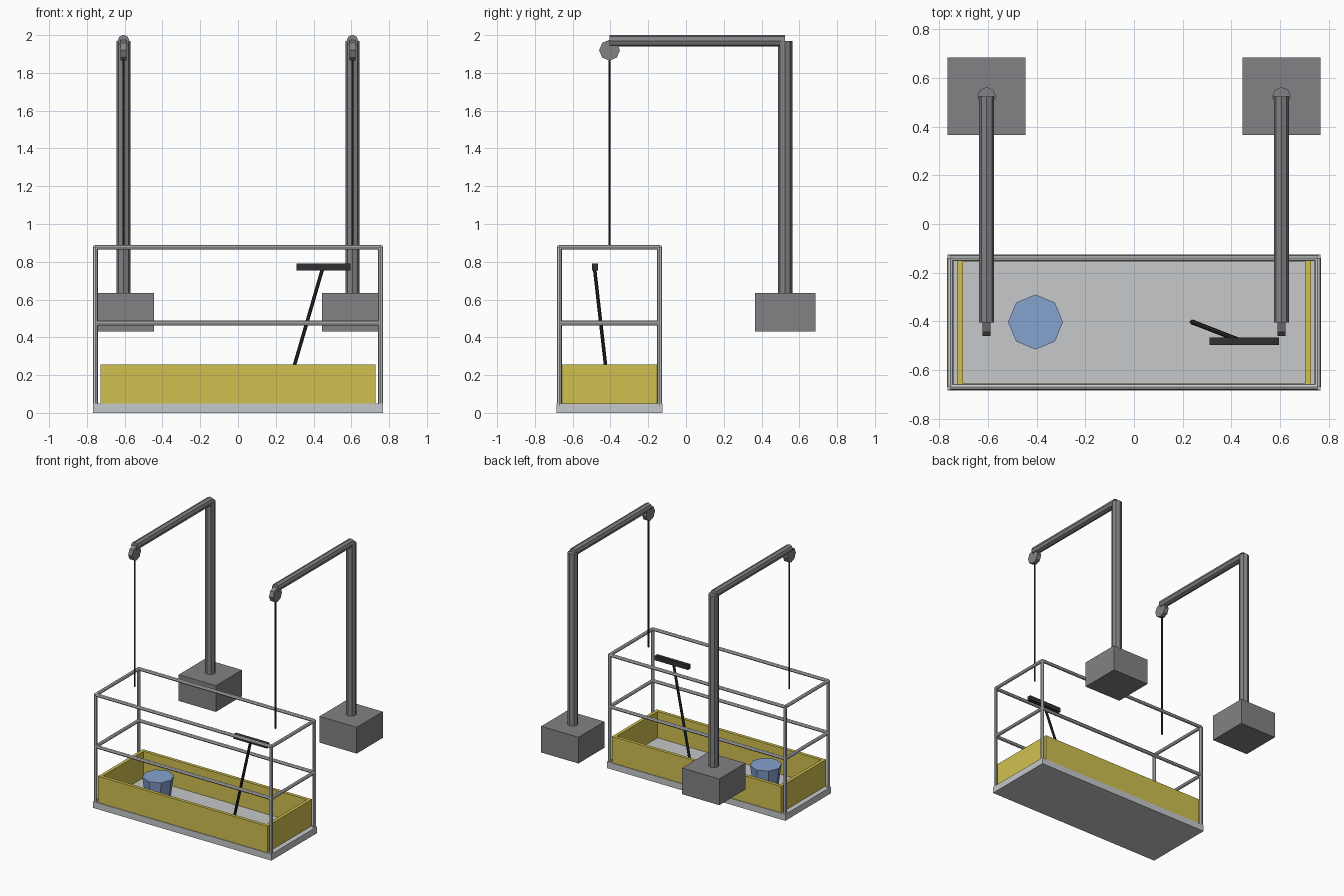
import bpy
from math import radians
from mathutils import Vector

cube = bpy.data.objects.get("Cube")
if cube:
    bpy.data.objects.remove(cube, do_unlink=True)


def material(name, r, g, b):
    m = bpy.data.materials.new(name)
    m.use_nodes = True
    m.diffuse_color = (r, g, b, 1)
    m.node_tree.nodes["Principled BSDF"].inputs["Base Color"].default_value = (r, g, b, 1)
    return m


ALUMINIUM = material("light aluminium", 0.57, 0.58, 0.59)
STEEL = material("dark grey steel", 0.225, 0.22, 0.23)
YELLOW = material("safety yellow", 0.63, 0.53, 0.08)
BLUE = material("bucket blue", 0.24, 0.36, 0.63)
BLACK = material("black rubber", 0.03, 0.03, 0.032)


def finish(name, mat):
    ob = bpy.context.object
    ob.name = ob.data.name = name
    ob.data.materials.append(mat)
    return ob


def box(name, centre, size, mat):
    bpy.ops.mesh.primitive_cube_add(size=1, location=centre)
    ob = finish(name, mat)
    ob.scale = size
    bpy.ops.object.transform_apply(location=False, rotation=False, scale=True)
    return ob


def rod(name, start, end, radius, mat):
    """Eight-sided bar between two points."""
    a, b = Vector(start), Vector(end)
    bpy.ops.mesh.primitive_cylinder_add(
        vertices=8, radius=radius, depth=(b - a).length, location=(a + b) / 2,
        rotation=(b - a).to_track_quat("Z", "Y").to_euler())
    return finish(name, mat)


CY = -0.405            # centre line of the cradle
RX, RY = 0.755, 0.265  # rail half spans
TOP = 0.877

# Cradle floor
box("platform_floor", (0, CY, 0.025), (1.534, 0.56, 0.05), ALUMINIUM)

# Toe boards, corner posts and rails
for side, s in (("front", -1), ("back", 1)):
    y = CY + s * RY
    box(side + "_toe_board", (0, CY + s * 0.2625, 0.1525), (1.456, 0.025, 0.205), YELLOW)
    for level, z in (("top", TOP), ("middle", 0.475)):
        rod(f"{side}_{level}_rail", (-RX, y, z), (RX, y, z), 0.013, ALUMINIUM)
    for hand, h in (("left", 1), ("right", -1)):
        rod(f"{side}_{hand}_corner_post", (h * RX, y, 0.04), (h * RX, y, TOP), 0.013, ALUMINIUM)

for hand, h in (("left", 1), ("right", -1)):
    box(hand + "_toe_board", (h * 0.7155, CY, 0.1525), (0.025, 0.5, 0.205), YELLOW)
    for level, z in (("top", TOP), ("middle", 0.475)):
        rod(f"{hand}_{level}_rail", (h * RX, CY - RY, z), (h * RX, CY + RY, z), 0.013, ALUMINIUM)

    # Roof davit with counterweight, arm, pulley and cable
    x, y = h * 0.606, 0.525
    box(hand + "_counterweight", (x, y, 0.533), (0.32, 0.32, 0.204), STEEL)
    rod(hand + "_davit_post", (x, y, 0.62), (x, y, 1.97), 0.038, STEEL)
    rod(hand + "_davit_arm", (x, CY, 1.97), (x, y, 1.97), 0.031, STEEL)
    rod(hand + "_pulley", (x - 0.017, CY, 1.92), (x + 0.017, CY, 1.92), 0.055, STEEL)
    rod(hand + "_cable", (x, CY, TOP), (x, CY, 1.92), 0.006, BLACK)

# Bucket on the floor
bpy.ops.mesh.primitive_cone_add(vertices=8, radius1=0.088, radius2=0.113,
                                depth=0.185, location=(-0.405, -0.403, 0.1425))
finish("bucket", BLUE)

# Squeegee leaning on the front rail side
rod("squeegee_handle", (0.24, -0.403, 0.05), (0.45, -0.485, 0.772), 0.01, BLACK)
box("squeegee_head", (0.453, -0.482, 0.772), (0.286, 0.03, 0.036), BLACK)
